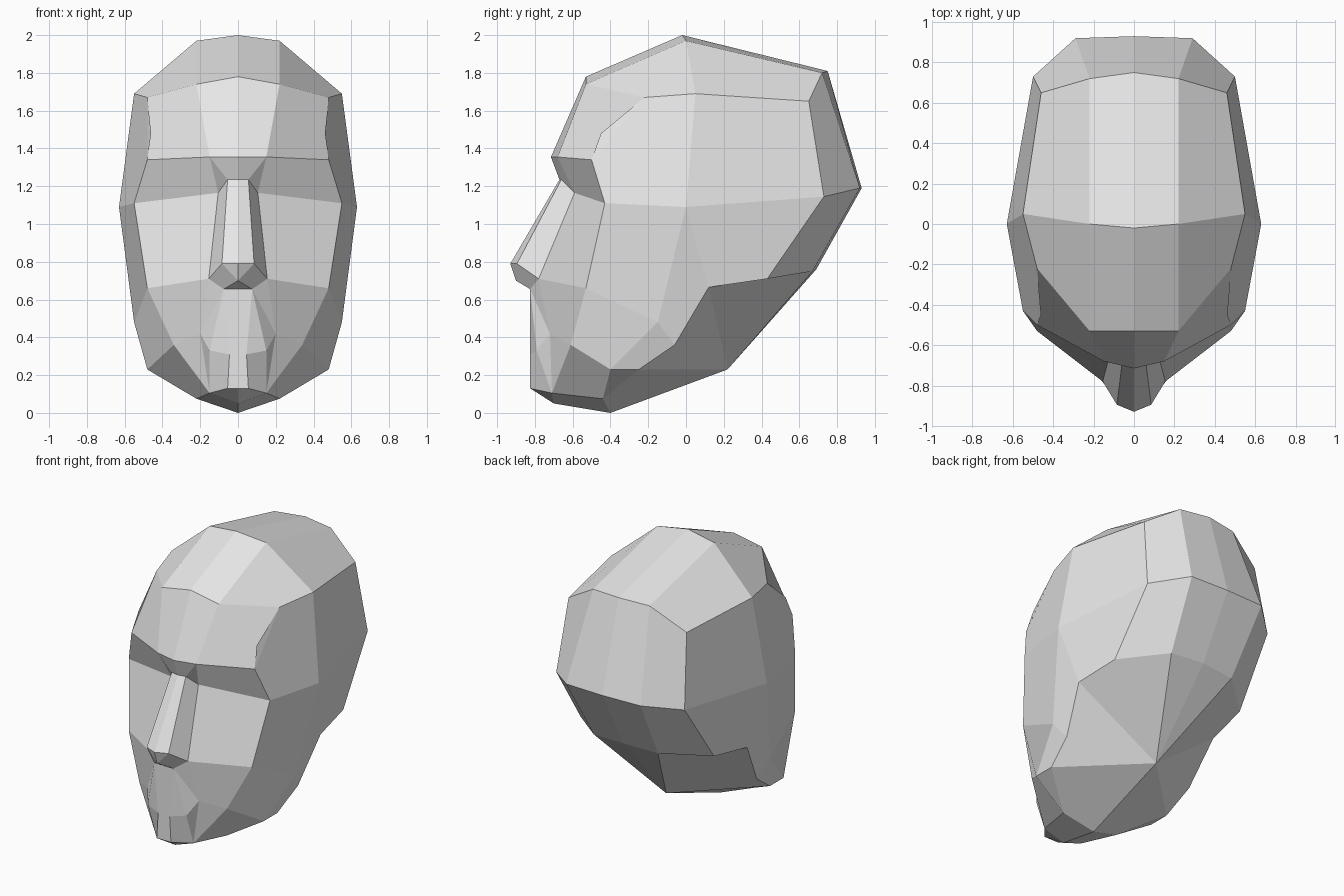
import bpy
import bmesh

default_cube = bpy.data.objects.get("Cube")
if default_cube:
    bpy.data.objects.remove(default_cube, do_unlink=True)

# One clay material for the whole head
clay = bpy.data.materials.new("grey_clay")
clay.use_nodes = True
grey = (0.8, 0.8, 0.8, 1)
clay.diffuse_color = grey
clay.node_tree.nodes["Principled BSDF"].inputs["Base Color"].default_value = grey

bm = bmesh.new()


def patch(*corners):
    """Add one facet, dropping repeated corners."""
    unique = list(dict.fromkeys(corners))
    bm.faces.new([bm.verts.new(corner) for corner in unique])


def loft(*rows):
    """Join neighbouring rows of points with facets."""
    for upper, lower in zip(rows, rows[1:]):
        for i in range(len(upper) - 1):
            patch(upper[i], upper[i + 1], lower[i + 1], lower[i])


# Cranium: rows run from the centre line out to the side
hairline = [(0, -.53, 1.78), (.22, -.53, 1.74), (.48, -.22, 1.67)]
crown = [(0, -.02, 2), (.22, 0, 1.97), (.55, .05, 1.69)]
rear = [(0, .75, 1.81), (.22, .72, 1.8), (.46, .65, 1.65)]
back = [(0, .93, 1.19), (.29, .92, 1.19), (.5, .73, 1.145)]
nape = [(0, .69, .76), (.25, .67, .75), (.52, .43, .71)]
loft(hairline, crown, rear, back, nape)
hair_side, crown_side, rear_side, back_side, nape_side = (
    row[-1] for row in (hairline, crown, rear, back, nape))

# Forehead and the shelf under the brow
brow = [(0, -.715, 1.355), (.15, -.68, 1.355), (.48, -.5, 1.34)]
brow_mid, brow_inner, brow_side = brow
temple = (.46, -.45, 1.48)
loft(hairline, brow)
patch(hair_side, temple, brow_side)
eye_outer = (.55, -.43, 1.11)
eye_line = [(0, -.67, 1.235), (.055, -.66, 1.235), (.105, -.59, 1.165), eye_outer]
loft([brow_mid, brow_inner, brow_inner, brow_side], eye_line)

# Nose and upper cheek
nose_tip, tip_side = (0, -.93, .79), (.085, -.895, .79)
nostril, cheek = (.155, -.78, .71), (.48, -.53, .66)
loft(eye_line, [nose_tip, tip_side, nostril, cheek])
septum, base_mid, base_side = (0, -.9, .7), (0, -.825, .655), (.075, -.825, .655)
loft([nose_tip, tip_side, nostril], [septum, septum, base_side])
patch(septum, base_side, base_mid)

# Mouth and lower cheek
lips = [(0, -.825, .31), (.045, -.825, .31), (.15, -.79, .33)]
mouth_corner, jowl = (.2, -.72, .42), (.34, -.61, .36)
loft([base_mid, base_side, base_side, base_side, nostril, cheek],
     lips + [mouth_corner, mouth_corner, jowl])

# Chin and its underside
jaw_front, throat_side = (.48, -.4, .23), (.22, -.44, .075)
chin_mid, chin_side, chin_corner = (0, -.825, .13), (.055, -.825, .13), (.15, -.71, .105)
loft(lips + [mouth_corner, jowl, jaw_front],
     [chin_mid, chin_side, chin_corner, chin_corner, chin_corner, throat_side])
under_chin, throat = (0, -.7, .05), (0, -.4, 0)
patch(under_chin, chin_mid, chin_side, chin_corner)
patch(throat, under_chin, chin_corner, throat_side)

# Side of the head and jaw
ear = (.63, 0, 1.09)
jaw = [(.56, .12, .665), (.51, -.06, .36), (.48, -.25, .23)]
jaw_back, jaw_bend, jaw_low = jaw
patch(hair_side, crown_side, ear, eye_outer, brow_side, temple)
patch(crown_side, rear_side, back_side, ear)
patch(ear, back_side, nape_side, jaw_back)
loft([eye_outer, cheek, jowl], [ear, (.55, -.15, .48), jaw_front], jaw)

# Facets gathered around the neck
neck = (0, .22, .23)
patch(nape[0], nape[1], neck)
patch(nape[1], nape_side, jaw_back, neck)
patch(jaw_back, jaw_bend, jaw_low, neck)
patch(neck, jaw_low, throat_side, throat)
patch(jaw_low, jaw_front, throat_side)

# Mirror the half and weld it into one closed surface
half = bm.verts[:] + bm.edges[:] + bm.faces[:]
copy = bmesh.ops.duplicate(bm, geom=half)["geom"]
for element in copy:
    if isinstance(element, bmesh.types.BMVert):
        element.co.x *= -1
bmesh.ops.remove_doubles(bm, verts=bm.verts[:], dist=0.001)
bmesh.ops.recalc_face_normals(bm, faces=bm.faces[:])

mesh = bpy.data.meshes.new("head")
bm.to_mesh(mesh)
bm.free()
mesh.materials.append(clay)
head = bpy.data.objects.new("head", mesh)
bpy.context.collection.objects.link(head)
